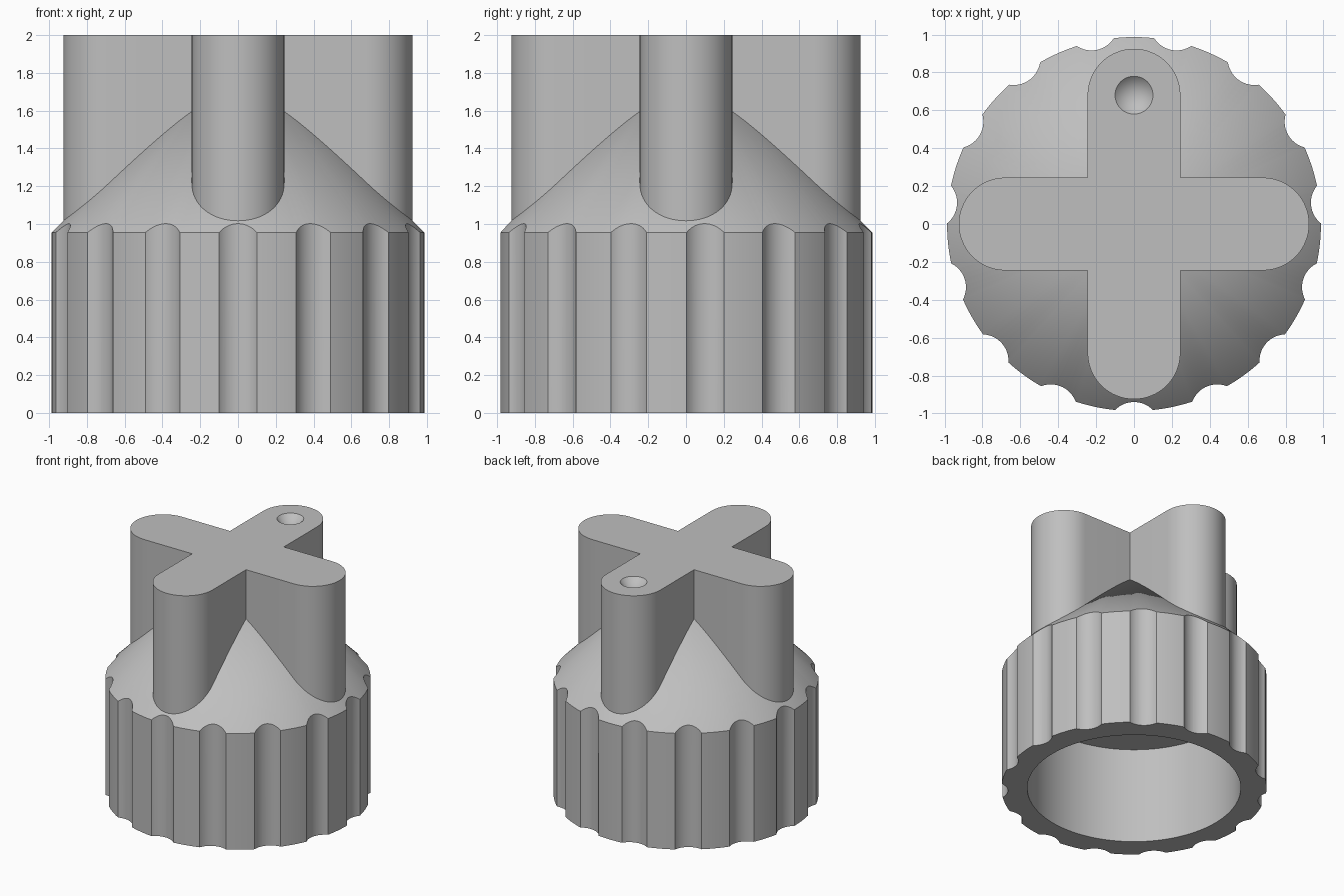
import bpy, bmesh
from math import pi, sin, cos, radians
from mathutils import Matrix, Vector

cube = bpy.data.objects.get("Cube")
if cube:
    bpy.data.objects.remove(cube)

RIM, SHOULDER, APEX = 0.987, 0.955, 1.942   # outer radius, rim height, cone tip
BORE, BORE_TOP = 0.795, 0.79                # socket radius and depth
FLUTES, FLUTE_R, FLUTE_AT = 15, 0.14, 1.08
ARM_R, ARM_C, GRIP_BASE, TOP = 0.245, 0.68, 0.9, 2.0

grey = bpy.data.materials.new("plain_grey")
grey.use_nodes = True
colour = (0.52, 0.52, 0.52, 1)
grey.diffuse_color = colour
grey.node_tree.nodes["Principled BSDF"].inputs["Base Color"].default_value = colour


def make(name, bm):
    bmesh.ops.recalc_face_normals(bm, faces=bm.faces)
    mesh = bpy.data.meshes.new(name)
    bm.to_mesh(mesh)
    bm.free()
    mesh.materials.append(grey)
    obj = bpy.data.objects.new(name, mesh)
    bpy.context.collection.objects.link(obj)
    return obj


def select(obj):
    bpy.ops.object.select_all(action='DESELECT')
    obj.select_set(True)
    bpy.context.view_layer.objects.active = obj


def carve(obj, cutter):
    """Subtract the cutter, then discard it."""
    cutter.hide_render = True
    mod = obj.modifiers.new("carve", 'BOOLEAN')
    mod.operation, mod.solver, mod.object = 'DIFFERENCE', 'EXACT', cutter
    select(obj)
    bpy.ops.object.modifier_apply(modifier=mod.name)
    bpy.data.objects.remove(cutter)


def smooth(obj):
    select(obj)
    bpy.ops.object.shade_smooth_by_angle(angle=radians(25))


# Round body: conical shoulder, straight wall and hollow socket underneath
bm = bmesh.new()
profile = [(0, APEX), (RIM, SHOULDER), (RIM, 0), (BORE, 0), (BORE, BORE_TOP), (0, BORE_TOP)]
verts = [bm.verts.new((r, 0, z)) for r, z in profile]
edges = [bm.edges.new(pair) for pair in zip(verts, verts[1:])]
bmesh.ops.spin(bm, geom=verts + edges, cent=(0, 0, 0), axis=(0, 0, 1),
               angle=2 * pi, steps=180, use_merge=True)
bmesh.ops.remove_doubles(bm, verts=bm.verts, dist=1e-5)
body = make("knob_body", bm)

# Finger flutes around the wall
bm = bmesh.new()
for i in range(FLUTES):
    a = 2 * pi * i / FLUTES - pi / 2
    spot = Matrix.Translation((FLUTE_AT * cos(a), FLUTE_AT * sin(a), 0.5))
    bmesh.ops.create_cone(bm, cap_ends=True, segments=64, radius1=FLUTE_R,
                          radius2=FLUTE_R, depth=1.6, matrix=spot)
carve(body, make("flute_cutter", bm))
smooth(body)

# Cross grip: four round-ended arms, outlined and extruded upward
bm = bmesh.new()
outline = []
for k in range(4):
    turn = Matrix.Rotation(k * pi / 2, 3, 'Z')
    arc = [(ARM_C + ARM_R * cos(t), ARM_R * sin(t))
           for t in (pi * (i / 32 - 0.5) for i in range(33))]
    for x, y in arc + [(ARM_R, ARM_R)]:
        outline.append(bm.verts.new(turn @ Vector((x, y, GRIP_BASE))))
base = bm.faces.new(outline)
raised = bmesh.ops.extrude_face_region(bm, geom=[base], use_keep_orig=True)["geom"]
bmesh.ops.translate(bm, vec=(0, 0, TOP - GRIP_BASE),
                    verts=[g for g in raised if isinstance(g, bmesh.types.BMVert)])
grip = make("cross_grip", bm)

# Conical pointer dimple on the rear arm
bm = bmesh.new()
bmesh.ops.create_cone(bm, cap_ends=True, segments=48, radius1=0, radius2=0.2,
                      depth=0.2, matrix=Matrix.Translation((0, ARM_C, TOP)))
bmesh.ops.remove_doubles(bm, verts=bm.verts, dist=1e-5)
carve(grip, make("dimple_cutter", bm))
smooth(grip)
